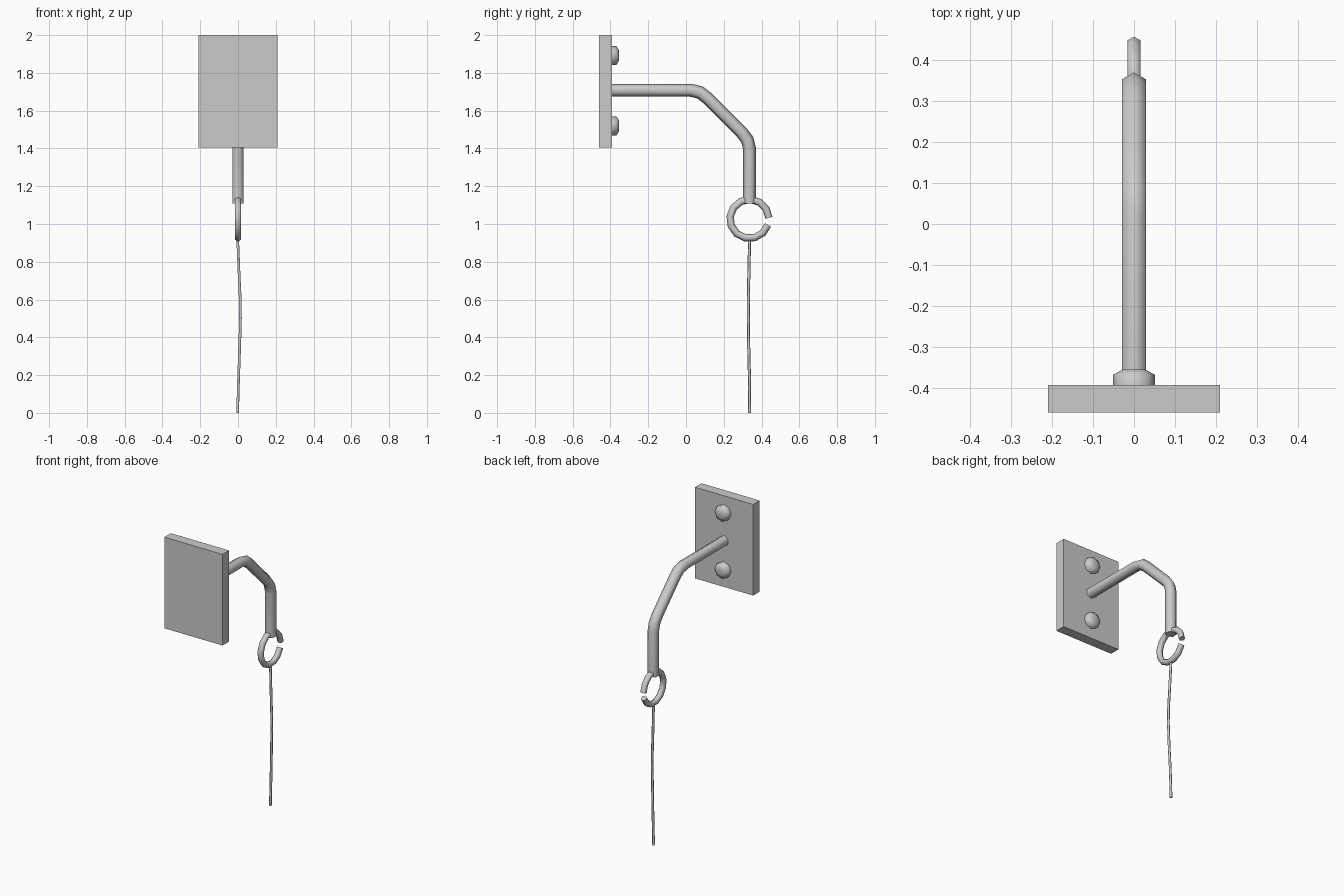
import bpy, bmesh, math
from mathutils import Vector

if "Cube" in bpy.data.objects:
    bpy.data.objects.remove(bpy.data.objects["Cube"])


def finish(name, bm, smooth=True):
    bmesh.ops.recalc_face_normals(bm, faces=bm.faces)
    me = bpy.data.meshes.new(name)
    bm.to_mesh(me)
    bm.free()
    ob = bpy.data.objects.new(name, me)
    bpy.context.collection.objects.link(ob)
    if smooth:
        bpy.ops.object.select_all(action='DESELECT')
        ob.select_set(True)
        bpy.context.view_layer.objects.active = ob
        bpy.ops.object.shade_smooth_by_angle(angle=math.radians(65))
    return ob


def skin(bm, rings):
    """Join vertex rings into a capped tube."""
    n = len(rings[0])
    for a, b in zip(rings, rings[1:]):
        for i in range(n):
            j = (i + 1) % n
            bm.faces.new((a[i], a[j], b[j], b[i]))
    bm.faces.new(rings[0][::-1])
    bm.faces.new(rings[-1])


def rod(name, path, radius, sides=6):
    """Sweep a polygon along a path lying close to the YZ plane."""
    bm = bmesh.new()
    pts = [Vector(p) for p in path]
    rings = []
    for k, p in enumerate(pts):
        d0 = (p - pts[max(k - 1, 0)]).normalized()
        d1 = (pts[min(k + 1, len(pts) - 1)] - p).normalized()
        t = (d0 + d1).normalized()
        miter = 1 / max(t.dot(d0), t.dot(d1))
        u = t.cross(Vector((1, 0, 0))).normalized()
        v = u.cross(t)
        ring = []
        for i in range(sides):
            a = math.tau * i / sides
            ring.append(bm.verts.new(p + radius * (u * math.cos(a) * miter + v * math.sin(a))))
        rings.append(ring)
    skin(bm, rings)
    return finish(name, bm)


def bolt(name, z, sides=8):
    """Domed bolt head facing +Y."""
    bm = bmesh.new()
    rings = []
    for r, y in ((0.051, -0.40), (0.051, -0.368), (0.027, -0.355)):
        rings.append([bm.verts.new((r * math.sin(math.tau * i / sides), y,
                                    z + r * math.cos(math.tau * i / sides)))
                      for i in range(sides)])
    skin(bm, rings)
    bmesh.ops.poke(bm, faces=[f for f in bm.faces if all(v in rings[-1] for v in f.verts)],
                   offset=0.004)
    return finish(name, bm)


# Wall plate
bm = bmesh.new()
bmesh.ops.create_cube(bm, size=1)
for v in bm.verts:
    v.co = (v.co.x * 0.42, v.co.y * 0.067 - 0.4265, v.co.z * 0.595 + 1.7025)
finish("wall_plate", bm, smooth=False)

# Bolts above and below the arm
for label, z in (("upper", 1.892), ("lower", 1.519)):
    bolt(label + "_bolt", z)

# Bent arm
arm = [(-0.40, 1.708), (0.025, 1.708), (0.075, 1.696), (0.115, 1.665),
       (0.295, 1.485), (0.325, 1.445), (0.336, 1.40), (0.336, 1.108)]
rod("bent_arm", [(0, y, z) for y, z in arm], 0.034)

# Open ring with the gap facing +Y
steps = 12
angles = [math.radians(3 + (342 - 3) * i / steps) for i in range(steps + 1)]
rod("open_ring", [(0, 0.336 + 0.103 * math.cos(a), 1.027 + 0.103 * math.sin(a)) for a in angles], 0.019)

# Slightly bowed hanging wire
wire = [(-0.002, 0.337, 0.93), (0.005, 0.333, 0.75), (0.012, 0.330, 0.60),
        (0.013, 0.330, 0.50), (0.009, 0.332, 0.35), (0.003, 0.336, 0.18), (-0.002, 0.337, 0)]
rod("hanging_wire", wire, 0.008)
